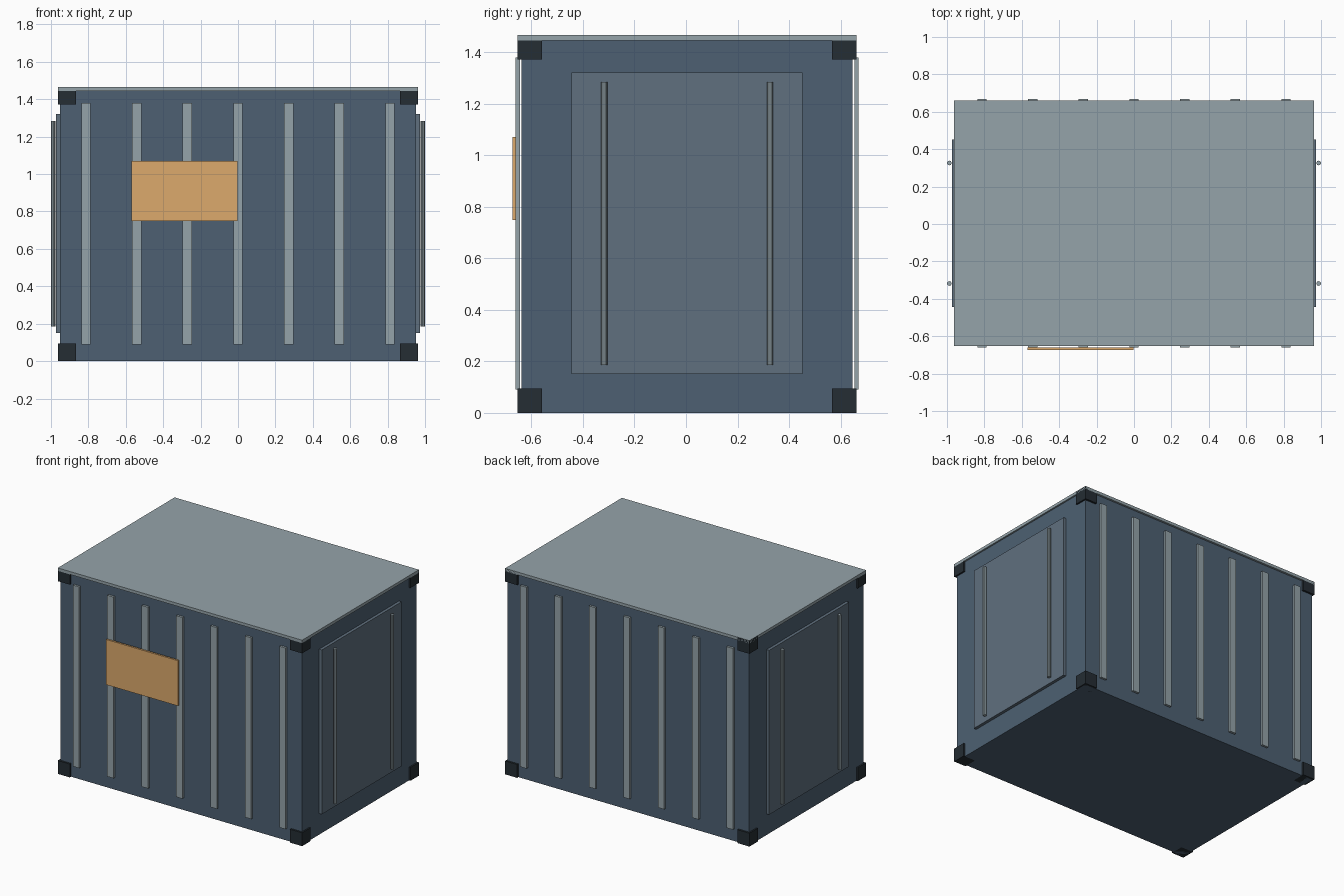
import bpy

if "Cube" in bpy.data.objects:
    bpy.data.objects.remove(bpy.data.objects["Cube"])

YC = 0.004  # body sits slightly back because the sign sticks out in front


def material(name, rgb):
    m = bpy.data.materials.new(name)
    m.diffuse_color = (*rgb, 1)
    m.use_nodes = True
    m.node_tree.nodes["Principled BSDF"].inputs["Base Color"].default_value = m.diffuse_color
    return m


BLUE = material("blue_paint", (0.075, 0.118, 0.17))
PANEL = material("door_paint", (0.115, 0.16, 0.21))
STEEL = material("pale_steel", (0.30, 0.37, 0.40))
DARK = material("dark_steel", (0.018, 0.026, 0.033))
ORANGE = material("orange_paint", (0.72, 0.40, 0.15))


def box(name, lo, hi, mat):
    centre = [(a + b) / 2 for a, b in zip(lo, hi)]
    bpy.ops.mesh.primitive_cube_add(size=1, location=centre)
    ob = bpy.context.object
    ob.name = name
    ob.scale = [abs(b - a) for a, b in zip(lo, hi)]
    bpy.ops.object.transform_apply(location=False, rotation=False, scale=True)
    ob.data.materials.append(mat)
    return ob


# Main body and roof sheet
box("body", (-0.951, YC - 0.643, 0), (0.951, YC + 0.643, 1.455), BLUE)
box("roof", (-0.962, YC - 0.657, 1.445), (0.962, YC + 0.657, 1.466), STEEL)

# Corner castings
for sx in (-1, 1):
    for sy in (-1, 1):
        for tag, z0, z1 in (("lower", 0, 0.095), ("upper", 1.372, 1.465)):
            box(f"{tag}_corner_block",
                (sx * 0.867, YC + sy * 0.562, z0),
                (sx * 0.962, YC + sy * 0.657, z1), DARK)

# Vertical ribs on the front and back walls
for sy in (-1, 1):
    for i in range(-3, 4):
        x = i * 0.271
        box("wall_rib", (x - 0.025, YC + sy * 0.649, 0.09),
            (x + 0.025, YC + sy * 0.665, 1.38), STEEL)

# End doors with their locking rods
for sx in (-1, 1):
    box("end_door", (sx * 0.945, YC - 0.449, 0.15),
        (sx * 0.972, YC + 0.449, 1.32), PANEL)
    for sy in (-1, 1):
        bpy.ops.mesh.primitive_cylinder_add(
            vertices=10, radius=0.0125, depth=1.1,
            location=(sx * 0.9875, YC + sy * 0.322, 0.735))
        rod = bpy.context.object
        rod.name = "locking_rod"
        rod.data.materials.append(STEEL)

# Blank sign plate on the front wall
box("sign_plate", (-0.57, -0.673, 0.748), (-0.002, -0.659, 1.07), ORANGE)
